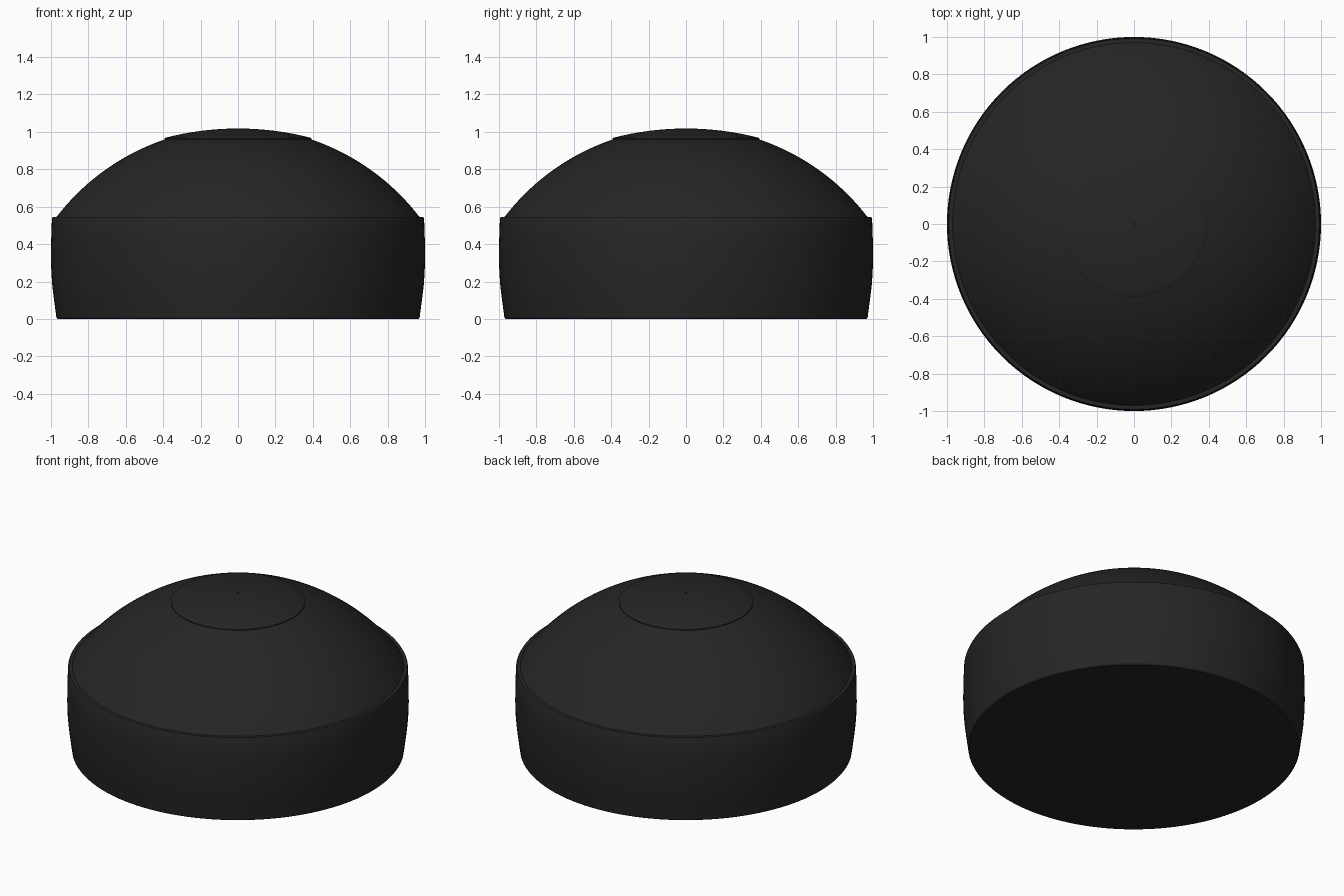
import bpy
import bmesh
from math import asin, cos, sin, pi, radians

cube = bpy.data.objects.get("Cube")
if cube:
    bpy.data.objects.remove(cube, do_unlink=True)

COLOUR = (0.019, 0.019, 0.019, 1)
black = bpy.data.materials.new("matte_black")
black.use_nodes = True
black.diffuse_color = COLOUR
black.node_tree.nodes["Principled BSDF"].inputs["Base Color"].default_value = COLOUR


def arc(radius, centre_z, r_start, r_end, steps):
    """Profile points on a sphere, from one ring radius to another."""
    a, b = asin(r_start / radius), asin(r_end / radius)
    angles = [a + (b - a) * i / steps for i in range(steps + 1)]
    return [(radius * sin(t), centre_z + radius * cos(t)) for t in angles]


def lathe(name, profile, segments=128):
    """Spin a (radius, height) profile around the z axis."""
    bm = bmesh.new()
    verts = [bm.verts.new((r, 0, z)) for r, z in profile]
    edges = [bm.edges.new(pair) for pair in zip(verts, verts[1:])]
    bmesh.ops.spin(bm, geom=verts + edges, cent=(0, 0, 0), axis=(0, 0, 1),
                   angle=2 * pi, steps=segments, use_duplicate=False)
    bmesh.ops.remove_doubles(bm, verts=bm.verts, dist=0.0001)
    bmesh.ops.recalc_face_normals(bm, faces=bm.faces)
    mesh = bpy.data.meshes.new(name)
    bm.to_mesh(mesh)
    bm.free()
    mesh.materials.append(black)
    obj = bpy.data.objects.new(name, mesh)
    bpy.context.collection.objects.link(obj)
    bpy.ops.object.select_all(action="DESELECT")
    obj.select_set(True)
    bpy.context.view_layer.objects.active = obj
    bpy.ops.object.shade_smooth_by_angle(angle=radians(30))
    return obj


# Bulging side wall with a flat underside and a narrow flat rim
lathe("base_drum", [
    (0, 0), (0.964, 0), (0.971, 0.008), (0.978, 0.06), (0.986, 0.12),
    (0.993, 0.18), (0.998, 0.25), (1.0, 0.32), (0.999, 0.42),
    (0.995, 0.537), (0.991, 0.545), (0.94, 0.545), (0, 0.545)])

# Domed upper shell seated inside the rim
lathe("dome", arc(1.222, -0.198, 0.36, 0.985, 24))

# Raised round cap with a tiny centre pinhole
cap_top = arc(1.55, -0.532, 0.386, 0.006, 14)
lathe("top_cap", [(0, 0.95), (0.392, 0.95), (0.392, 0.965)] + cap_top
      + [(0.006, 1.008), (0, 1.008)])
